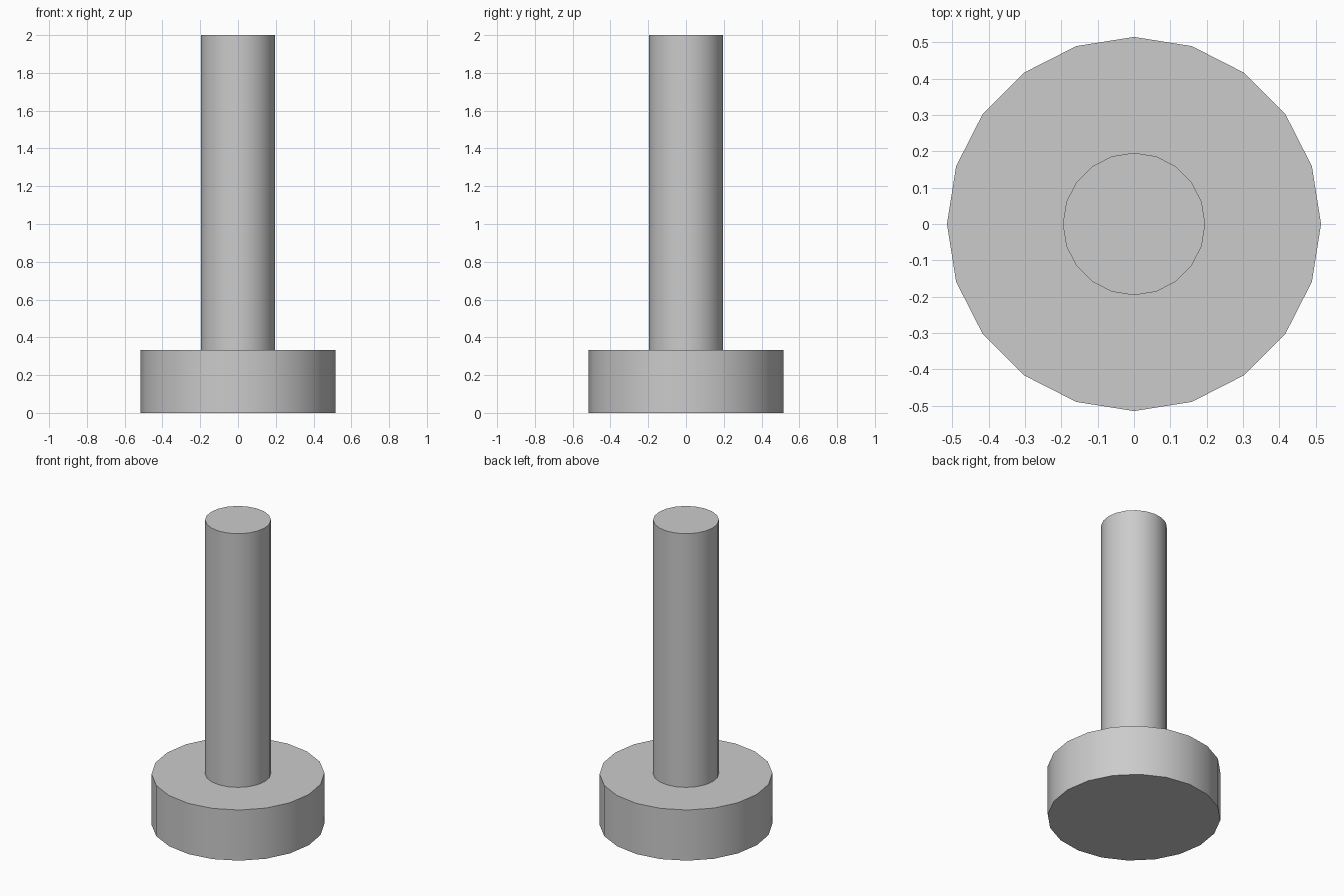
import bpy
import math

default_cube = bpy.data.objects.get("Cube")
if default_cube:
    bpy.data.objects.remove(default_cube, do_unlink=True)

SIDES = 20
BASE_TOP = 0.333

# Plain grey shared by both parts
grey = bpy.data.materials.new("light grey")
grey.use_nodes = True
colour = (0.6, 0.6, 0.6, 1)
grey.diffuse_color = colour
grey.node_tree.nodes["Principled BSDF"].inputs["Base Color"].default_value = colour


def cylinder(name, radius, bottom, top):
    """Upright smooth-sided cylinder with flat caps."""
    bpy.ops.mesh.primitive_cylinder_add(
        vertices=SIDES, radius=radius, depth=top - bottom,
        location=(0, 0, (bottom + top) / 2))
    part = bpy.context.object
    part.name = name
    part.data.materials.append(grey)
    bpy.ops.object.shade_smooth_by_angle(angle=math.radians(30))
    return part


# Wide round base
cylinder("base", 0.515, 0, BASE_TOP)

# Slim upright shaft
cylinder("shaft", 0.196, BASE_TOP, 2)
